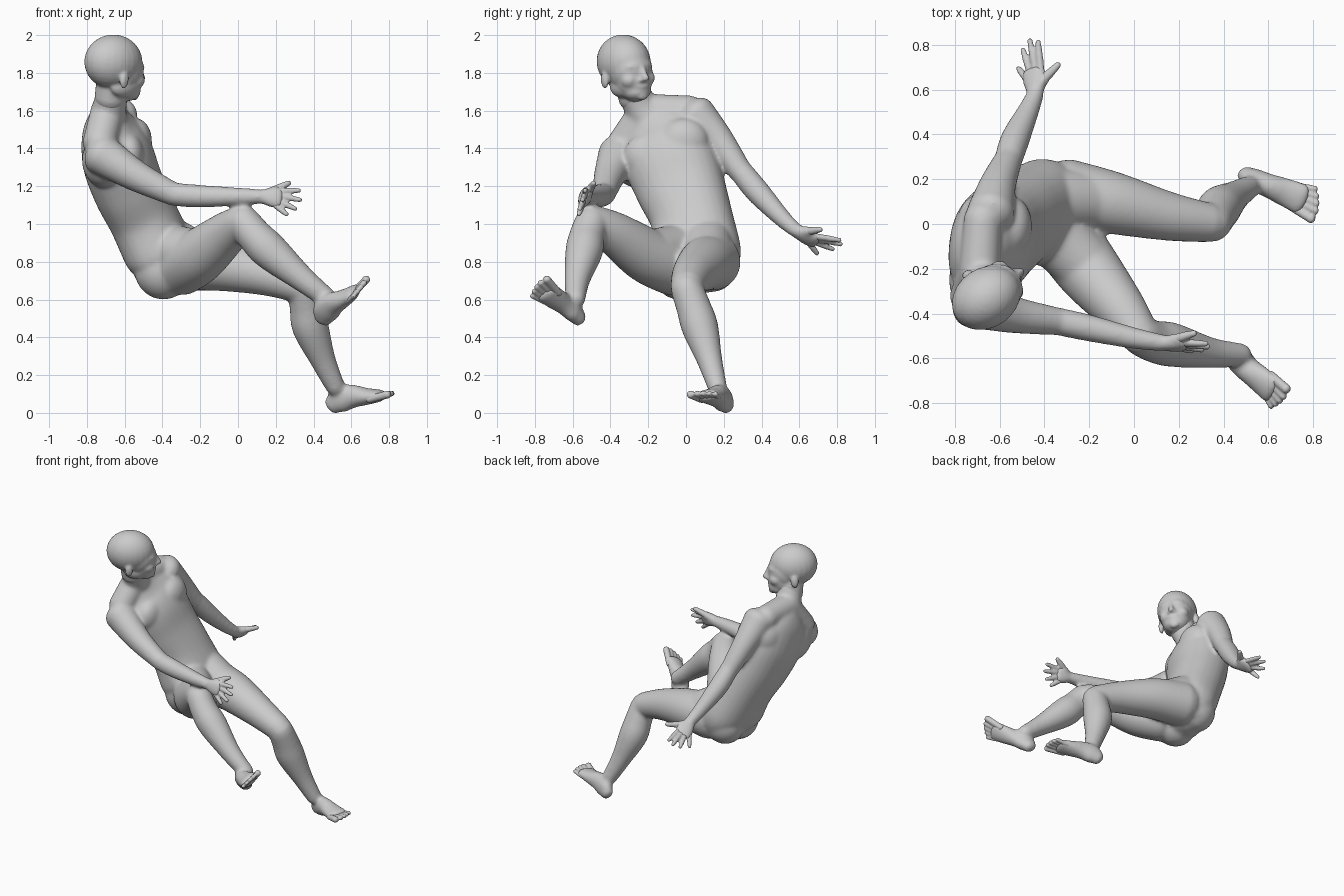
import bpy, bmesh, math
from mathutils import Vector as V, Matrix

N = 28


def catmull(a, b, c, d, t):
    return 0.5 * (2 * b + (c - a) * t + (2 * a - 5 * b + 4 * c - d) * t * t + (3 * b - a - 3 * c + d) * t ** 3)


def loft(bm, stations, side, side_end=None, power=1.0, dome=0.7):
    """Closed tube through stations (x, y, z, half width, half depth)."""
    P = [(V(s[:3]), s[3], s[-1]) for s in stations]
    pts, last = [], len(P) - 1
    for i in range(last):
        q = [P[max(0, min(last, i + k))] for k in (-1, 0, 1, 2)]
        for j in range(6):
            pts.append(tuple(catmull(*[r[m] for r in q], j / 6) for m in range(3)))
    pts.append(P[-1])
    s0, s1 = V(side), V(side_end or side)
    rings = []
    n = len(pts)

    def ring(c, t, a, b, s):
        s = (s - t * s.dot(t)).normalized()
        u = t.cross(s)
        out = []
        for k in range(N):
            x, y = math.cos(2 * math.pi * k / N), math.sin(2 * math.pi * k / N)
            x = math.copysign(abs(x) ** power, x)
            y = math.copysign(abs(y) ** power, y)
            out.append(bm.verts.new(c + s * a * x + u * b * y))
        rings.append(out)

    for i, (c, a, b) in enumerate(pts):
        t = (pts[min(i + 1, n - 1)][0] - pts[max(i - 1, 0)][0]).normalized()
        s = s0.lerp(s1, i / (n - 1))
        h = min(a, b) * dome
        if i == 0:
            for e in (0.97, 0.8, 0.45):
                f = math.sqrt(1 - e * e)
                ring(c - t * h * e, t, a * f, b * f, s)
        ring(c, t, a, b, s)
        if i == n - 1:
            for e in (0.45, 0.8, 0.97):
                f = math.sqrt(1 - e * e)
                ring(c + t * h * e, t, a * f, b * f, s)
    for r, q in zip(rings, rings[1:]):
        for k in range(N):
            bm.faces.new((r[k], r[(k + 1) % N], q[(k + 1) % N], q[k]))
    bm.faces.new(rings[0][::-1])
    bm.faces.new(rings[-1])


def ball(bm, c, r, axes=None):
    m = Matrix.Diagonal((*r, 1))
    if axes:
        m = Matrix(axes).transposed().to_4x4() @ m
    bmesh.ops.create_uvsphere(bm, u_segments=24, v_segments=16, radius=1, matrix=Matrix.Translation(c) @ m)


def finish(bm, name, voxel, iterations):
    bmesh.ops.recalc_face_normals(bm, faces=bm.faces)
    me = bpy.data.meshes.new(name)
    bm.to_mesh(me)
    bm.free()
    ob = bpy.data.objects.new(name, me)
    bpy.context.collection.objects.link(ob)
    for p in me.polygons:
        p.use_smooth = True
    md = ob.modifiers.new("fuse", 'REMESH')
    md.mode, md.voxel_size, md.use_smooth_shade = 'VOXEL', voxel, True
    sm = ob.modifiers.new("soften", 'SMOOTH')
    sm.factor, sm.iterations = 0.5, iterations


body, digits = bmesh.new(), bmesh.new()

# Torso, neck and buttocks
loft(body, [(-.385, .06, .73, .20, .14), (-.415, .055, .84, .238, .18), (-.5, .03, 1.03, .218, .182),
            (-.583, -.03, 1.2, .238, .187), (-.64, -.09, 1.36, .25, .186), (-.68, -.14, 1.48, .225, .15),
            (-.69, -.19, 1.57, .12, .1)], (.15, .95, .12), (.1, .9, .42), power=0.9)
loft(body, [(-.69, -.16, 1.5, .11), (-.68, -.24, 1.62, .09), (-.655, -.29, 1.74, .085)], (0, 1, 0))
ball(body, (-.42, .14, .79), (.145, .135, .15))
ball(body, (-.395, -.04, .76), (.155, .14, .16))
# Shoulder slopes and shoulder blades
for s in ((-.675, .03, 1.595, .085), (-.735, -.33, 1.42, .09)):
    loft(body, [(-.69, -.21, 1.6, .09), s], (1, 0, 0))
ball(body, (-.705, -.25, 1.34), (.122, .15, .15))
ball(body, (-.67, .01, 1.46), (.12, .13, .14))
# Chest muscles, hip folds
ball(body, (-.54, -.01, 1.44), (.085, .13, .12))
ball(body, (-.575, -.2, 1.36), (.08, .13, .12))
loft(body, [(-.44, .11, .95, .13), (-.33, .11, .88, .14), (-.2, .105, .81, .135)], (0, 1, 0))
loft(body, [(-.44, -.01, .92, .13), (-.35, -.06, .86, .14), (-.23, -.17, .835, .14)], (0, 1, 0))

# Legs
loft(body, [(-.31, .14, .80, .153), (-.1, .095, .785, .14), (.15, .035, .73, .11), (.34, .005, .665, .088)], (0, 1, 0))
loft(body, [(.35, .005, .655, .086), (.365, .04, .56, .092), (.385, .075, .45, .097), (.45, .125, .28, .068),
            (.515, .165, .14, .052)], (0, 1, 0), dome=1)
loft(body, [(-.31, -.06, .77, .153), (-.2, -.21, .835, .146), (-.06, -.38, .95, .115), (.02, -.49, 1.01, .091)], (0, 1, 0))
loft(body, [(.03, -.5, 1.01, .089), (.09, -.525, .935, .094), (.17, -.54, .855, .099), (.34, -.575, .71, .069),
            (.475, -.585, .605, .053)], (0, 1, 0), dome=1)
# Arms
loft(body, [(-.64, .05, 1.58, .107), (-.61, .17, 1.445, .083), (-.56, .29, 1.275, .063)], (1, 0, 0))
loft(body, [(-.56, .29, 1.28, .063), (-.53, .38, 1.17, .065), (-.47, .51, 1.03, .048), (-.44, .58, .968, .039)], (1, 0, 0))
loft(body, [(-.725, -.355, 1.37, .11), (-.54, -.405, 1.255, .083), (-.34, -.435, 1.157, .062)], (0, 1, 0))
loft(body, [(-.34, -.435, 1.157, .062), (-.2, -.465, 1.147, .06), (0, -.51, 1.145, .048), (.12, -.53, 1.145, .039)], (0, 1, 0))


# Feet: the foot itself blends into the leg, toes stay crisp
def foot(heel, toe, outer):
    o, d = V(heel), (V(toe) - V(heel)).normalized()
    s = V(outer)
    s = (s - d * s.dot(d)).normalized()
    u = d.cross(s)
    if u.z < 0:
        u = -u
    at = lambda t, x, h: tuple(o + d * t + s * x + u * h)
    loft(body, [(*at(t, x, c), w, h) for t, x, c, w, h in (
        (.02, 0, .05, .04, .052), (.07, 0, .066, .05, .072), (.14, .002, .065, .054, .064),
        (.22, .004, .043, .065, .046), (.295, .004, .027, .073, .033))], s, dome=.8)
    for x, t, r in ((-.052, .372, .021), (-.015, .375, .016), (.014, .366, .015),
                    (.041, .352, .014), (.066, .333, .014)):
        loft(digits, [(*at(.25, x * .8, .024), r), (*at(t, x * 1.1, .02), r)], s)


# Hands: palm blends into the arm, then one finger per tip
def hand(wrist, index, pinky, tips, thumb_root, thumb):
    w, i, p = V(wrist), V(index), V(pinky)
    mid, s = (i + p) / 2, i - p
    loft(body, [(*w, .038, .034), (*w.lerp(mid, .5), .054, .034), (*mid, .06, .028)], s, power=.85, dome=.9)
    for k, t in enumerate(tips):
        base = i.lerp(p, k / 3).lerp(w, .15)
        loft(digits, [(*base, .017), (*base.lerp(V(t), .55), .0155), (*V(t).lerp(base, .08), .012)], s.cross(V(t) - base))
    r, t = V(thumb_root), V(thumb)
    loft(digits, [(*r, .022), (*r.lerp(t, .5), .02), (*t.lerp(r, .08), .014)], (.3, .5, .8))
    loft(body, [(*r.lerp(w, .4), .028), (*r.lerp(t, .3), .025)], (.3, .5, .8))


foot((.497, .225, -.012), (.825, .073, .085), (.05, 1, 0))
foot((.478, -.55, .455), (.68, -.785, .67), (-.05, -.1, -.07))
hand((-.44, .585, .963), (-.412, .70, .93), (-.487, .66, .893),
     [(-.43, .828, .912), (-.468, .835, .89), (-.5, .79, .862), (-.52, .70, .837)],
     (-.42, .63, .958), (-.33, .72, .972))
hand((.13, -.53, 1.145), (.235, -.53, 1.178), (.2, -.55, 1.1),
     [(.335, -.535, 1.178), (.342, -.55, 1.125), (.315, -.565, 1.075), (.265, -.57, 1.045)],
     (.17, -.518, 1.168), (.28, -.485, 1.222))
finish(body, "body", 0.0105, 15)
finish(digits, "fingers_and_toes", 0.007, 3)

# Head: cranium, face, features, ears
f = V((.82, .57, -.05)).normalized()
up = V((.03, -.12, 1))
up = (up - f * up.dot(f)).normalized()
left = up.cross(f)
axes = (f, left, up)
C = V((-.66, -.33, 1.858))
at = lambda a, b, c: C + f * a + left * b + up * c
bm = bmesh.new()
ball(bm, at(0, 0, 0), (.163, .134, .145), axes)
ball(bm, at(.055, 0, -.04), (.122, .117, .13), axes)
ball(bm, at(.08, 0, -.09), (.1, .102, .11), axes)
ball(bm, at(.1, 0, -.148), (.078, .08, .055), axes)
ball(bm, at(.13, 0, -.015), (.045, .085, .035), axes)
ball(bm, at(.158, 0, -.122), (.025, .045, .018), axes)
ball(bm, at(.155, 0, -.172), (.022, .034, .026), axes)
loft(bm, [(*at(.165, 0, -.02), .016), (*at(.183, 0, -.055), .017), (*at(.197, 0, -.08), .02)], left)
for sgn in (1, -1):
    ball(bm, at(-.005, sgn * .127, -.085), (.027, .016, .045), axes)
    ball(bm, at(.04, sgn * .06, -.125), (.08, .04, .055), axes)
    ball(bm, at(.115, sgn * .058, -.085), (.052, .044, .045), axes)
    ball(bm, at(.178, sgn * .018, -.086), (.015, .014, .012), axes)
loft(bm, [(-.675, -.27, 1.66, .085), (-.66, -.3, 1.78, .088)], (0, 1, 0))
finish(bm, "head", 0.008, 8)
